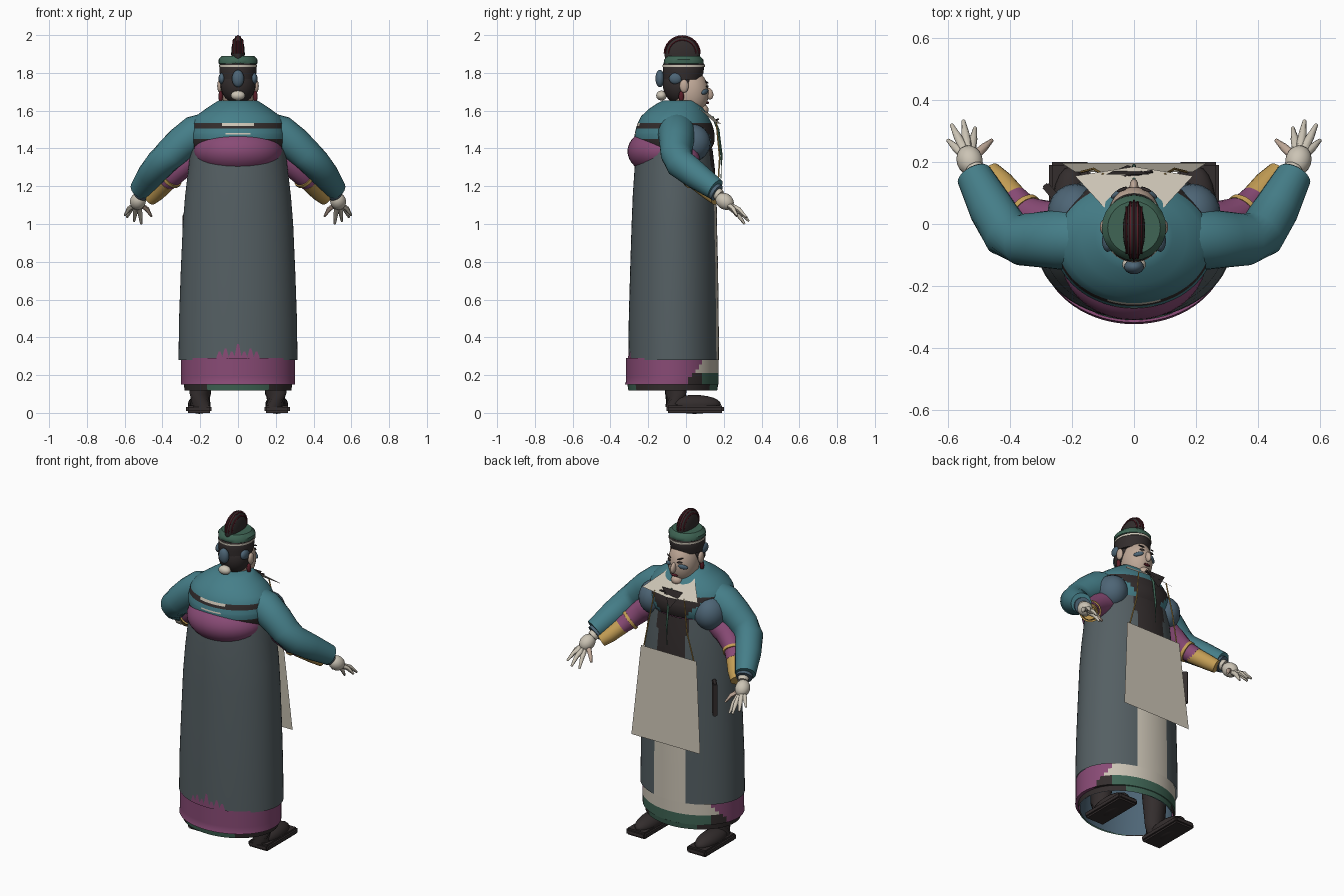
import bpy, bmesh, math
from mathutils import Vector, Matrix, Euler

if "Cube" in bpy.data.objects:
    bpy.data.objects.remove(bpy.data.objects["Cube"])

COLOURS = {
    "teal": (.06, .21, .25), "grey": (.09, .115, .125), "plum": (.25, .07, .18),
    "cream": (.6, .55, .46), "dark": (.033, .026, .026), "green": (.05, .13, .09),
    "gold": (.55, .34, .09), "skin": (.52, .39, .31), "slate": (.075, .13, .18),
    "crimson": (.1, .012, .02)}
NAMES = list(COLOURS)
MATS = []
for key, rgb in COLOURS.items():
    m = bpy.data.materials.new(key + "_paint")
    m.use_nodes = True
    m.diffuse_color = (*rgb, 1)
    shader = m.node_tree.nodes["Principled BSDF"]
    shader.inputs["Base Color"].default_value = (*rgb, 1)
    shader.inputs["Roughness"].default_value = .8
    MATS.append(m)


def finish(name, bm, colour, smooth=True):
    """Make an object; colour is a name or a rule from face centre to name."""
    mesh = bpy.data.meshes.new(name)
    bmesh.ops.recalc_face_normals(bm, faces=bm.faces)
    used = []
    for f in bm.faces:
        c = colour(f.calc_center_median()) if callable(colour) else colour
        if c not in used:
            used.append(c)
        f.material_index = used.index(c)
        f.smooth = smooth
    bm.to_mesh(mesh)
    bm.free()
    for c in used:
        mesh.materials.append(MATS[NAMES.index(c)])
    ob = bpy.data.objects.new(name, mesh)
    bpy.context.collection.objects.link(ob)
    if smooth:
        bpy.ops.object.select_all(action='DESELECT')
        ob.select_set(True)
        bpy.context.view_layer.objects.active = ob
        bpy.ops.object.shade_smooth_by_angle(angle=math.radians(45))
    return ob


def skin(name, rings, colour, caps=True):
    """Bridge a list of point rings."""
    bm = bmesh.new()
    loops = [[bm.verts.new(p) for p in r] for r in rings]
    n = len(loops[0])
    for a, b in zip(loops, loops[1:]):
        for i in range(n):
            j = (i + 1) % n
            bm.faces.new((a[i], a[j], b[j], b[i]))
    if caps:
        bm.faces.new(loops[0])
        bm.faces.new(loops[-1])
    return finish(name, bm, colour)


def oval(z, cy, rx, ry, angle):
    return Vector((rx * math.cos(angle), cy + ry * math.sin(angle), z))


def lathe(name, profile, colour, caps=True, n=72):
    """Stack ovals given as (z, centre y, radius x, radius y)."""
    skin(name, [[oval(*p, math.tau * i / n) for i in range(n)] for p in profile],
         colour, caps)


def tube(name, path, colour, n=14, side=1):
    """Sweep a circle along (x, y, z, radius) points, mirrored by side."""
    pts = [Vector((p[0] * side, p[1], p[2])) for p in path]
    rings = []
    for k, p in enumerate(pts):
        t = pts[min(k + 1, len(pts) - 1)] - pts[max(k - 1, 0)]
        q = t.to_track_quat('Z', 'Y')
        r = path[k][3]
        rings.append([p + q @ Vector((r * math.cos(math.tau * i / n),
                                      r * math.sin(math.tau * i / n), 0)) for i in range(n)])
    skin(name, rings, colour)


def ball(name, loc, size, colour, rot=(0, 0, 0), seg=20):
    bm = bmesh.new()
    bmesh.ops.create_uvsphere(bm, u_segments=seg, v_segments=seg // 2 + 2, radius=1,
                              matrix=Matrix.LocRotScale(Vector(loc), Euler(rot), Vector(size)))
    finish(name, bm, colour)


def box(name, loc, size, colour, rot=(0, 0, 0), bevel=0):
    bm = bmesh.new()
    bmesh.ops.create_cube(bm, size=1, matrix=Matrix.LocRotScale(
        Vector(loc), Euler(rot), Vector(size)))
    if bevel:
        bmesh.ops.bevel(bm, geom=bm.edges[:], offset=bevel, segments=2, affect='EDGES')
    finish(name, bm, colour, False)


def plate(name, points, colour):
    bm = bmesh.new()
    bm.faces.new([bm.verts.new(p) for p in points])
    finish(name, bm, colour, False)


# Long robe, with the open front showing the layers beneath
def robe_rule(c):
    if c.y > 0 and abs(c.x) < .1:
        return "cream" if c.z < 1.1 else "dark"
    return "grey"


lathe("long_robe", [(.28, -.065, .315, .24), (.5, -.065, .312, .238), (.75, -.063, .303, .233),
                    (1, -.062, .292, .226), (1.15, -.06, .28, .222), (1.3, -.06, .262, .212),
                    (1.4, -.06, .25, .2)], robe_rule, False)


# Layered hem under the robe
def hem_rule(c):
    if c.z < .15:
        return "green" if abs(c.x) < .17 else "dark"
    if c.y < (c.z - .15) * .7:
        return "plum"
    if c.z > .21:
        return "cream" if c.y > .05 else "dark"
    return "green" if c.y > .09 else "dark"


hem = [(.118, -.07, .283, .235), (.149, -.07, .286, .24), (.151, -.075, .302, .248)]
hem += [(z, -.072, .302, .245) for z in (.17, .19, .21, .23, .255, .29)]
lathe("layered_hem", hem, hem_rule, False)
lathe("robe_lining", [(.12, -.07, .277, .228), (.4, -.06, .28, .22)], "slate", False)

# Jagged plum edge rising at the back of the robe
for k in range(-3, 4):
    a = -math.pi / 2 + k * .105
    tip = .365 - abs(k) * .012 if k % 2 == 0 else .325
    plate("hem_spike", [oval(.28, -.065, .318, .244, a - .07),
                        oval(.28, -.065, .318, .244, a + .07),
                        oval(tip, -.065, .317, .243, a + .015),
                        oval(tip, -.065, .317, .243, a - .015)], "plum")

# Plum sash bowl at the back
ball("back_sash", (0, -.11, 1.385), (.235, .2, .135), "plum", seg=36)


# Jacket body with dark bands
def jacket_rule(c):
    if c.y > .03 and abs(c.x) < .2 - (1.53 - c.z) and c.z < 1.53:
        return "dark"
    if 1.505 < c.z < 1.54:
        return "cream" if abs(c.x) < .08 and c.y < 0 and c.z > 1.52 else "dark"
    if 1.475 < c.z < 1.483 and abs(c.x) < .065 and c.y < 0:
        return "cream"
    if c.z < 1.455 and abs(c.x) > .15:
        return "dark"
    return "teal"


lathe("jacket_body", [(1.4, -.06, .245, .195), (1.425, -.06, .252, .208), (1.45, -.06, .258, .212),
                      (1.475, -.06, .258, .212), (1.483, -.06, .258, .21), (1.505, -.06, .252, .205),
                      (1.52, -.06, .25, .2), (1.535, -.06, .247, .195), (1.57, -.06, .225, .178),
                      (1.61, -.05, .17, .145), (1.64, -.04, .125, .11), (1.655, -.03, .1, .09)],
      jacket_rule)

# Arms, cuffs, hands and feet
for s, side in ((1, "left"), (-1, "right")):
    tube(side + "_sleeve", [(.16, -.05, 1.49, .1), (.23, -.05, 1.475, .098), (.3, -.05, 1.425, .09),
                            (.36, -.05, 1.37, .084), (.41, -.03, 1.32, .08), (.46, .05, 1.26, .073),
                            (.515, .155, 1.185, .058)], "teal", 24, s)
    ball(side + "_chest_puff", (s * .19, .03, 1.43), (.09, .1, .1), "slate")
    tube(side + "_inner_sleeve", [(.2, .0, 1.37, .07), (.28, .01, 1.32, .065),
                                  (.35, .035, 1.25, .056), (.39, .08, 1.21, .048)], "plum", 18, s)
    tube(side + "_bracer", [(.375, .06, 1.225, .05), (.43, .13, 1.165, .044),
                            (.465, .165, 1.135, .038)], "gold", 18, s)
    tube(side + "_bracer_ring", [(.348, .035, 1.25, .062), (.358, .045, 1.24, .062)], "gold", 18, s)
    tube(side + "_bracelet", [(.505, .15, 1.175, .047), (.512, .165, 1.165, .047)], "slate", 18, s)
    tube(side + "_wrist", [(.49, .13, 1.19, .035), (.515, .18, 1.15, .03)], "cream", 14, s)
    ball(side + "_palm", (s * .53, .205, 1.12), (.042, .052, .042), "cream", (-.6, 0, -s * .3))
    for tip in ((.6, .27, 1.045), (.588, .32, 1.035), (.55, .333, 1.015), (.512, .31, 1.0),
                (.458, .27, 1.04)):
        base = Vector((.53, .205, 1.12)).lerp(Vector(tip), .25)
        mid = base.lerp(Vector(tip), .55) + Vector((0, 0, .012))
        tube(side + "_finger", [(*base, .015), (*mid, .013), (*tip, .006)],
             "skin" if tip[0] < .5 else "cream", 8, s)
    # Shoe with a thick flat sole
    box(side + "_sole", (s * .207, .048, .02), (.135, .305, .04), "dark", bevel=.01)
    ball(side + "_shoe", (s * .205, .045, .045), (.06, .14, .05), "dark")
    tube(side + "_ankle", [(.2, -.055, .03, .055), (.2, -.055, .1, .056), (.19, -.05, .3, .07)],
         "dark", 16, s)
    # Ears, cheeks and brows
    ball(side + "_ear", (s * .096, -.01, 1.73), (.014, .024, .035), "skin")
    ball(side + "_earring", (s * .092, -.025, 1.675), (.012, .014, .03), "crimson")
    ball(side + "_cheek_paint", (s * .05, .1, 1.7), (.03, .01, .013), "slate", (0, s * .3, -s * .6))
    ball(side + "_eye", (s * .036, .113, 1.728), (.015, .005, .006), "dark", (0, 0, -s * .4))
    ball(side + "_brow", (s * .038, .111, 1.75), (.02, .005, .004), "dark", (0, -s * .3, -s * .4))
    ball(side + "_hair_disc", (s * .085, -.055, 1.77), (.018, .035, .03), "slate")
    # Collar lapel and hanging cord
    plate(side + "_lapel", [(s * .075, .03, 1.645), (s * .19, .155, 1.535), (0, .185, 1.53),
                            (0, .115, 1.59)], "cream")
    tube(side + "_cord", [(.1, .16, 1.54, .004), (.13, .178, 1.35, .004), (.17, .168, 1.18, .004)],
         "gold", 6, s)

# Head
tube("neck", [(0, -.01, 1.58, .065), (0, 0, 1.68, .065)], "skin", 20)
ball("head", (0, .02, 1.695), (.085, .1, .125), "skin", seg=32)
ball("nose", (0, .122, 1.69), (.014, .022, .032), "skin", (.3, 0, 0))
ball("chin", (0, .085, 1.605), (.035, .035, .03), "skin")
ball("lips", (0, .113, 1.642), (.022, .009, .007), "crimson")
ball("nape_hair", (0, -.035, 1.74), (.093, .088, .105), "dark", seg=28)
lathe("hair_cap", [(1.765, -.02, .094, .1), (1.8, -.015, .097, .107), (1.845, -.012, .098, .11),
                   (1.865, -.012, .085, .095)], "dark", n=40)
lathe("green_headband", [(1.843, -.012, .09, .1), (1.85, -.012, .103, .106),
                         (1.87, -.012, .104, .105), (1.89, -.012, .085, .085)], "green", n=24)
lathe("gold_trim", [(1.832, -.012, .1, .112), (1.842, -.012, .1, .112)], "cream", n=40)

# Flat round topknot with crimson strands
ball("topknot", (0, -.02, 1.902), (.036, .094, .096), "dark", seg=28)
for x in (-.024, -.012, 0, .012, .024):
    k = math.sqrt(1 - (x / .038) ** 2)
    arc = [math.pi * i / 12 for i in range(13)]
    tube("topknot_strand", [(x, -.02 + .095 * k * math.cos(a), 1.902 + .094 * k * math.sin(a), .004)
                            for a in arc], "crimson", 6)
ball("blue_hair_bead", (0, -.138, 1.77), (.032, .024, .046), "slate")
ball("white_hair_bead", (0, -.13, 1.68), (.038, .028, .026), "cream")

# Chest pendant and its tassel
plate("pendant", [(-.09, .16, 1.575), (.05, .16, 1.575), (-.02, .19, 1.47)], "dark")
tube("pendant_tassel", [(0, .14, 1.57, .005), (0, .17, 1.5, .007), (0, .188, 1.36, .006),
                        (0, .185, 1.24, .003)], "green", 8)
tube("pendant_pin", [(-.05, .15, 1.545, .005), (.06, .17, 1.555, .005)], "dark", 8)

# Hanging board and hip case
plate("hanging_board", [(-.19, .168, 1.18), (.19, .168, 1.18), (.235, .197, .63),
                        (-.235, .197, .63)], "cream")
box("hip_case", (-.265, .1, .95), (.025, .07, .2), "dark", (0, 0, .7), .004)
